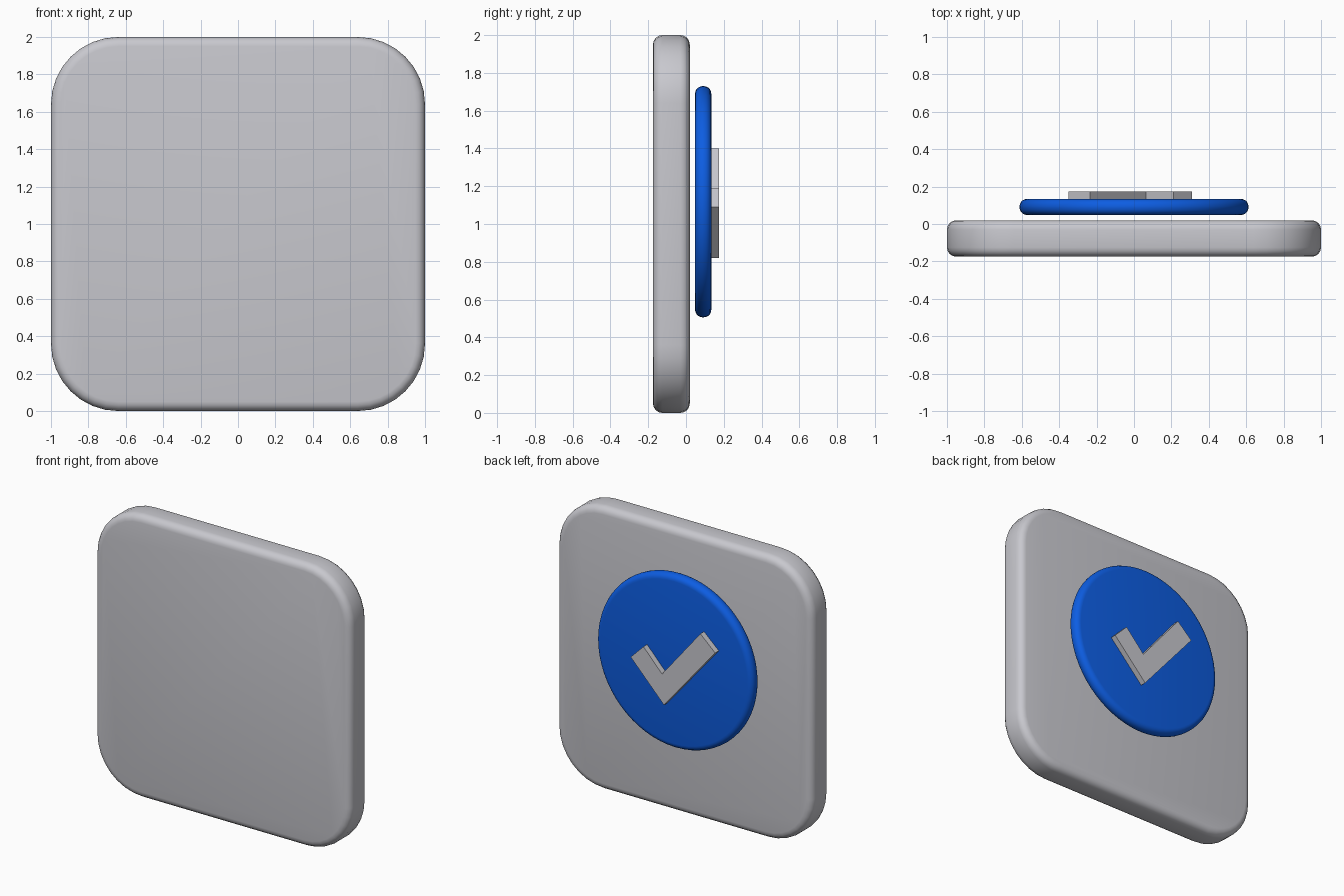
import bpy, bmesh, math

if "Cube" in bpy.data.objects:
    bpy.data.objects.remove(bpy.data.objects["Cube"])


def material(name, rgb):
    m = bpy.data.materials.new(name)
    m.diffuse_color = (*rgb, 1)
    m.use_nodes = True
    m.node_tree.nodes["Principled BSDF"].inputs["Base Color"].default_value = m.diffuse_color
    return m


grey = material("light grey", (0.58, 0.58, 0.62))
blue = material("bright blue", (0.004, 0.11, 0.76))


def slab(name, outline, y0, y1, mat, rim=0.0, segments=4, smooth_angle=None):
    """Extrude an x-z outline from y0 to y1 and round its two rims."""
    bm = bmesh.new()
    base = bm.faces.new([bm.verts.new((x, y0, z)) for x, z in outline])
    ext = bmesh.ops.extrude_face_region(bm, geom=[base], use_keep_orig=True)
    for v in ext["geom"]:
        if isinstance(v, bmesh.types.BMVert):
            v.co.y = y1
    bmesh.ops.recalc_face_normals(bm, faces=bm.faces[:])
    if rim:
        edges = [e for e in bm.edges
                 if abs(e.verts[0].co.y - e.verts[1].co.y) < 1e-5]
        bmesh.ops.bevel(bm, geom=edges, offset=rim, segments=segments,
                        profile=0.5, affect='EDGES')
    bmesh.ops.recalc_face_normals(bm, faces=bm.faces[:])
    mesh = bpy.data.meshes.new(name)
    bm.to_mesh(mesh)
    bm.free()
    mesh.materials.append(mat)
    ob = bpy.data.objects.new(name, mesh)
    bpy.context.collection.objects.link(ob)
    if smooth_angle:
        bpy.ops.object.select_all(action='DESELECT')
        ob.select_set(True)
        bpy.context.view_layer.objects.active = ob
        bpy.ops.object.shade_smooth_by_angle(angle=math.radians(smooth_angle))
    return ob


def arc(cx, cz, r, start, end, steps):
    return [(cx + r * math.cos(math.radians(start + (end - start) * i / steps)),
             cz + r * math.sin(math.radians(start + (end - start) * i / steps)))
            for i in range(steps + 1)]


# Rounded square back plate
R = 0.36
corners = [(1, 1, 0), (-1, 1, 90), (-1, -1, 180), (1, -1, 270)]
plate = [p for sx, sz, a in corners
         for p in arc(sx * (1 - R), 1 + sz * (1 - R), R, a, a + 90, 8)]
slab("back_plate", plate, -0.175, 0.02, grey, 0.05, 4, 40)

# Floating round button with a rounded rim
disc = arc(0, 1.118, 0.612, 0, 360, 64)[:-1]
slab("round_button", disc, 0.048, 0.134, blue, 0.04, 5, 40)

# Raised tick on the button
tick = [(0.05, 0.82), (0.31, 1.09), (0.21, 1.19),
        (0.065, 1.035), (-0.235, 1.40), (-0.35, 1.295)]
slab("tick_mark", tick, 0.125, 0.175, grey)
